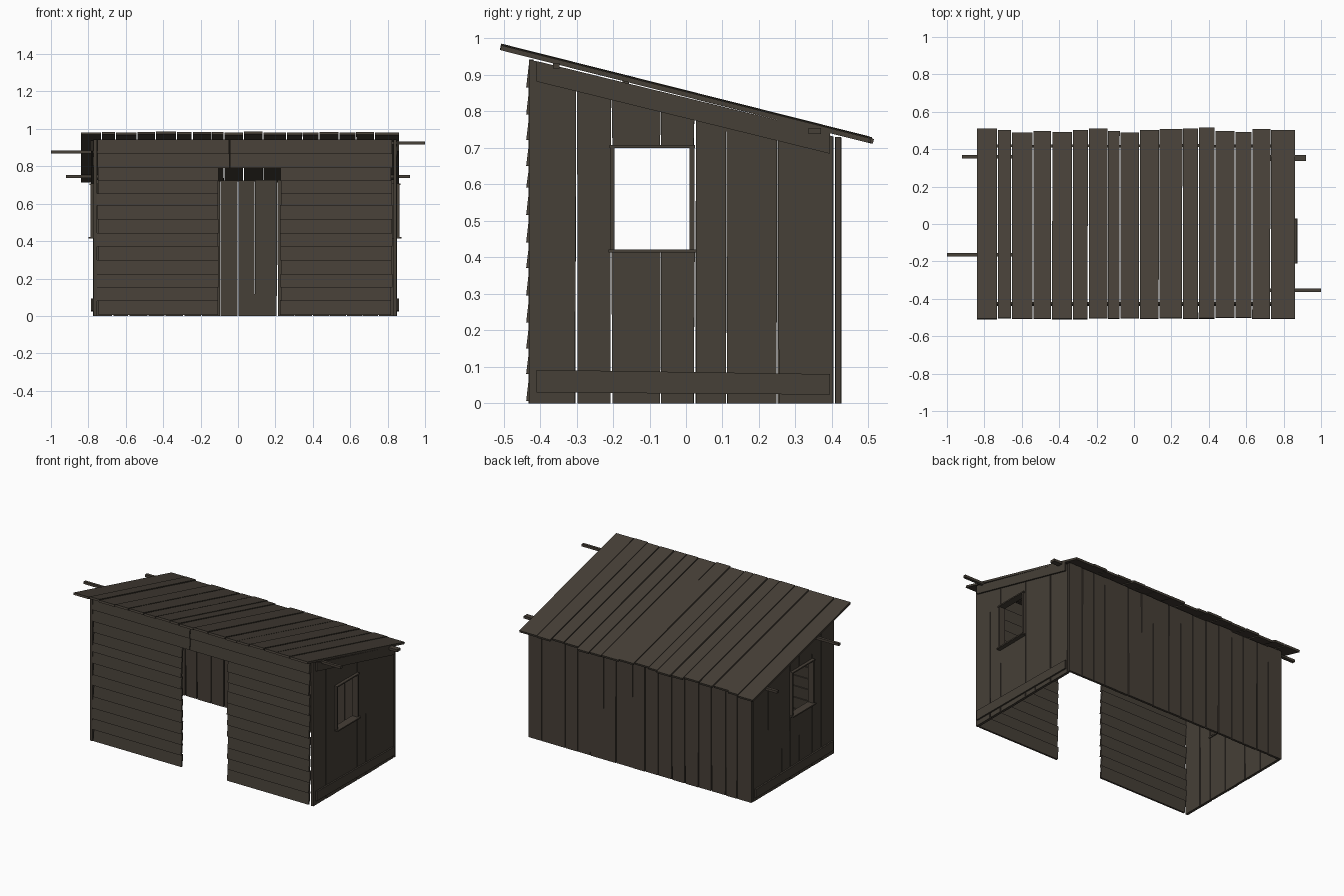
import bpy, bmesh, random
from mathutils import Vector

if "Cube" in bpy.data.objects:
    bpy.data.objects.remove(bpy.data.objects["Cube"])

random.seed(4)
wood = bpy.data.materials.new("dark weathered wood")
wood.diffuse_color = (0.061, 0.050, 0.038, 1)
wood.use_nodes = True
wood.node_tree.nodes["Principled BSDF"].inputs["Base Color"].default_value = wood.diffuse_color


def prism(bm, pts, offset):
    """Extrude a flat outline of 3D points by an offset vector."""
    a = [bm.verts.new(p) for p in pts]
    b = [bm.verts.new(Vector(p) + Vector(offset)) for p in pts]
    n = len(a)
    bm.faces.new(a)
    bm.faces.new(b[::-1])
    for i in range(n):
        bm.faces.new((a[i], b[i], b[(i + 1) % n], a[(i + 1) % n]))


def box(bm, x0, x1, y0, y1, z0, z1):
    prism(bm, [(x0, y0, z0), (x1, y0, z0), (x1, y1, z0), (x0, y1, z0)], (0, 0, z1 - z0))


def finish(name, bm):
    bmesh.ops.recalc_face_normals(bm, faces=bm.faces[:])
    me = bpy.data.meshes.new(name)
    bm.to_mesh(me)
    bm.free()
    me.materials.append(wood)
    ob = bpy.data.objects.new(name, me)
    bpy.context.collection.objects.link(ob)
    return ob


def gap(a=0.001, b=0.004):
    return random.uniform(a, b)


def roof_z(y):   # underside of the roof
    return 0.97 - 0.252 * (y + 0.51)


def wall_top(y):
    return roof_z(y) - 0.008


# Roof planks with uneven back ends
xs = [-.84, -.73, -.655, -.54, -.44, -.33, -.245, -.14, -.075, .03, .135,
      .26, .345, .435, .54, .63, .73, .86]
ends = [.507, .5, .485, .495, .49, .5, .507, .495, .485, .5, .505, .507, .512, .495, .49, .505, .5]
bm = bmesh.new()
for i, e in enumerate(ends):
    lift = random.uniform(-.002, .003)
    f = -.507 + random.uniform(-.003, .004)
    l0, l1 = xs[i] + gap(), xs[i] + gap()
    r0, r1 = xs[i + 1] - gap(), xs[i + 1] - gap()
    if i == 0:
        l0 = l1 = xs[0]
    if i == 16:
        r0 = r1 = xs[17]
    prism(bm, [(l0, f, roof_z(f) + lift), (r0, f, roof_z(f) + lift),
               (r1, e, roof_z(e) + lift), (l1, e, roof_z(e) + lift)], (.0, .003, .013))
finish("roof_planks", bm)

# Front clapboards: each leans out at its lower edge, leaving a doorway
bm = bmesh.new()
zs = [.005, .08, .15, .22, .295, .37, .44, .515, .59, .65, .72, .79, .865, .942]
for i in range(13):
    z0, z1 = zs[i] + .001, zs[i + 1] + (.004 if i < 12 else 0)
    spans = [(-.75, -.105), (.228, .822)] if i < 11 else [(-.75, -.049), (-.045, .822)]
    for a, b in spans:
        a += random.uniform(-.004, .004)
        b += random.uniform(-.004, .004)
        prism(bm, [(a, -.438, z0), (a, -.426, z0), (a, -.418, z1), (a, -.429, z1)], (b - a, 0, 0))
finish("front_clapboards", bm)

# Back wall of vertical planks
bx = [-.775, -.67, -.585, -.48, -.39, -.29, -.195, -.095, .0, .09, .21,
      .30, .40, .49, .58, .665, .75, .85]
bm = bmesh.new()
for i in range(17):
    a0, a1 = bx[i] + gap(0, .004), bx[i] + gap(0, .003)
    b0, b1 = bx[i + 1] - gap(0, .004), bx[i + 1] - gap(0, .003)
    y = .408 + random.uniform(0, .004)
    t = wall_top(.425) + random.uniform(-.004, .004)
    prism(bm, [(a0, y, 0), (b0, y, 0), (b1, y, t), (a1, y, t)], (0, .015, 0))
finish("back_planks", bm)

# End walls: vertical planks, battens and window frame (side = outward direction)
ys = [-.432, -.30, -.205, -.07, .025, .11, .25, .405]
for side, out, label in ((1, .85, "right"), (-1, -.775, "left")):
    bm = bmesh.new()
    for i in range(7):
        a, b = ys[i], ys[i + 1]
        g = [gap(0, .005), gap(0, .005), gap(0, .002), gap(0, .002)]
        x = out - side * random.uniform(0, .003)
        parts = [(0, None)]
        if i in (2, 3):
            parts = [(0, .418), (.703, None)]
        for z0, z1 in parts:
            ta = wall_top(a) if z1 is None else z1
            tb = wall_top(b) if z1 is None else z1
            prism(bm, [(x, a + g[0], z0), (x, b - g[1], z0), (x, b - g[2], tb), (x, a + g[3], ta)],
                  (-side * .017, 0, 0))
    finish(label + "_wall_planks", bm)

    bm = bmesh.new()
    prism(bm, [(out, -.41, .03), (out, .395, .024), (out, .395, .08), (out, -.41, .092)],
          (side * .01, 0, 0))
    prism(bm, [(out, -.41, .882), (out, .395, .684), (out, .395, .741), (out, -.41, .938)],
          (side * .01, 0, 0))
    finish(label + "_wall_battens", bm)

    bm = bmesh.new()
    i, o = out - side * .027, out + side * .014
    box(bm, i, out + side * .025, -.212, .029, .414, .422)   # sill
    box(bm, i, o + side * .004, -.21, .025, .700, .708)      # head
    box(bm, i, o, -.207, -.196, .42, .702)                   # jambs
    box(bm, i, o, .009, .023, .42, .702)
    finish(label + "_window_frame", bm)

# Purlin ends poking out below the roof
for name, x0, x1, y, w in (("left_front_purlin", -1, -.62, -.165, .018),
                           ("left_back_purlin", -.92, -.62, .36, .02),
                           ("right_front_purlin", .7, 1, -.355, .018),
                           ("right_back_purlin", .7, .92, .353, .034)):
    bm = bmesh.new()
    t = roof_z(y) + .002
    box(bm, x0, x1, y - w / 2, y + w / 2, t - .016, t)
    finish(name, bm)
